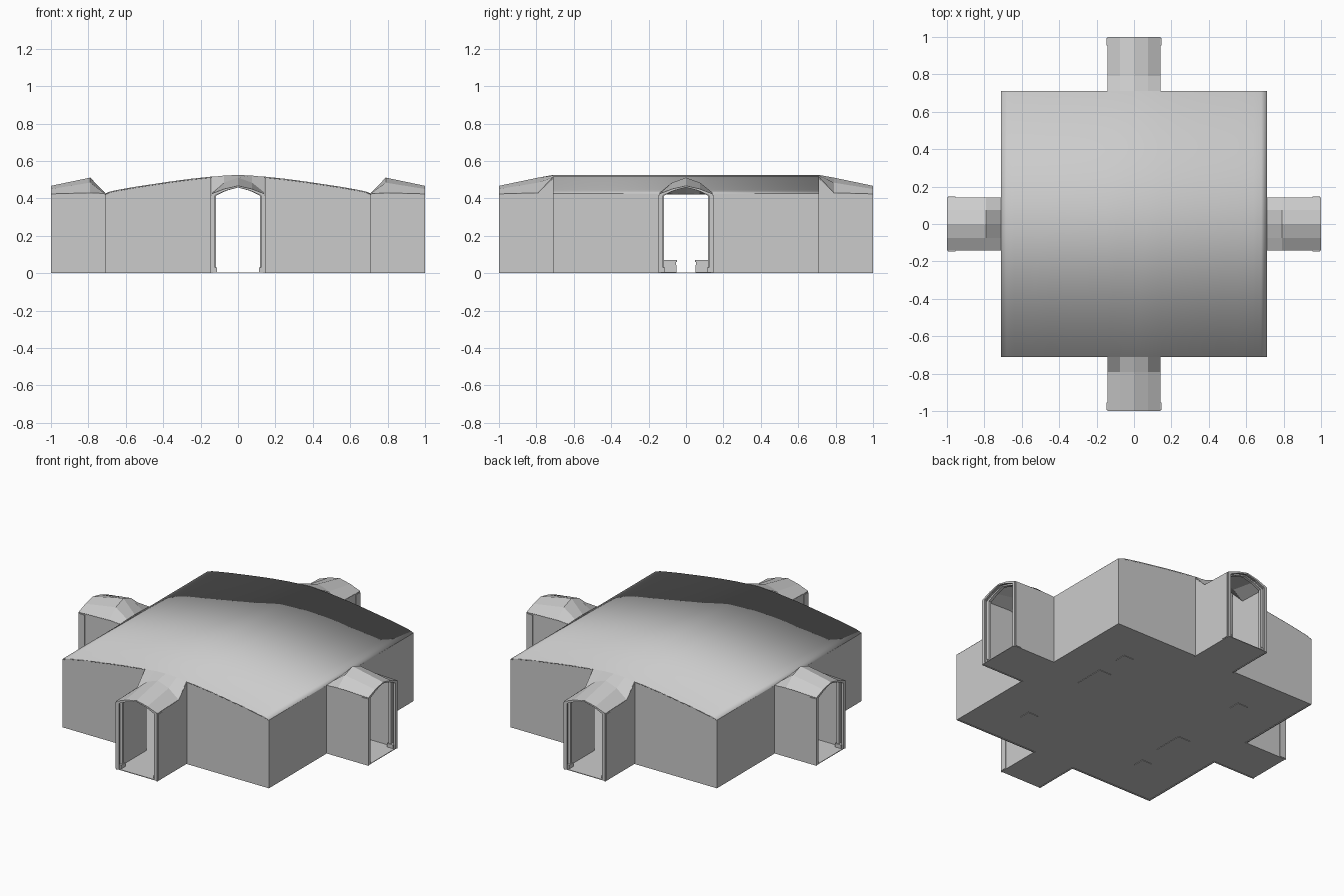
import bpy, bmesh, math
from mathutils import Matrix, Vector

if "Cube" in bpy.data.objects:
    bpy.data.objects.remove(bpy.data.objects["Cube"])

grey = bpy.data.materials.new("light_grey")
grey.diffuse_color = (0.6, 0.6, 0.6, 1)
grey.use_nodes = True
grey.node_tree.nodes["Principled BSDF"].inputs["Base Color"].default_value = grey.diffuse_color

R, D, T = 0.712, 0.143, 0.008      # room half width, passage half width, wall thickness


def finish(name, bm, turn=0.0):
    bm.transform(Matrix.Rotation(turn, 4, 'Z'))
    mesh = bpy.data.meshes.new(name)
    bm.to_mesh(mesh)
    bm.free()
    mesh.materials.append(grey)
    ob = bpy.data.objects.new(name, mesh)
    bpy.context.collection.objects.link(ob)
    return ob


def prism(name, pts, direction, turn=0.0):
    """Flat outline pushed along a direction into a closed solid."""
    bm = bmesh.new()
    face = bm.faces.new([bm.verts.new(p) for p in pts])
    new = bmesh.ops.extrude_face_region(bm, geom=[face])["geom"]
    bmesh.ops.translate(bm, vec=direction, verts=[v for v in new if isinstance(v, bmesh.types.BMVert)])
    if not any(face == f for f in bm.faces) or len(bm.faces) == len(pts) + 1:
        bm.faces.new([e for e in face.verts]) if not face.is_valid else None
    bmesh.ops.holes_fill(bm, edges=[e for e in bm.edges if e.is_boundary])
    bmesh.ops.recalc_face_normals(bm, faces=bm.faces)
    return finish(name, bm, turn)


def box(name, lo, hi, turn=0.0, flare=0.0):
    x0, y0, z0 = lo
    x1, y1, z1 = hi
    bm = bmesh.new()
    bmesh.ops.create_cube(bm, size=1)
    for v in bm.verts:
        grow = flare if v.co.z > 0 else 0
        v.co = Vector((x1 + grow if v.co.x > 0 else x0 - grow,
                       y1 + grow if v.co.y > 0 else y0 - grow,
                       z1 if v.co.z > 0 else z0))
    return finish(name, bm, turn)


def sheet(name, rows, turn=0.0):
    """Surface through equal rows of points, thickened downward."""
    bm = bmesh.new()
    grid = [[bm.verts.new(p) for p in row] for row in rows]
    for a, b in zip(grid, grid[1:]):
        for i in range(len(a) - 1):
            bm.faces.new((a[i], a[i + 1], b[i + 1], b[i]))
    bm.normal_update()
    if sum(f.normal.z for f in bm.faces) < 0:
        bmesh.ops.reverse_faces(bm, faces=bm.faces)
    ob = finish(name, bm, turn)
    mod = ob.modifiers.new("thickness", 'SOLIDIFY')
    mod.thickness = 0.006
    mod.offset = -1
    return ob


def mirror_profile(half):
    """Half profile from the centre outward, completed on the other side."""
    return [(-a, z) for a, z in reversed(half[1:])] + half


# Vaulted room roof
half_roof = [(0, .525), (.145, .516), (.25, .505), (.35, .492), (.45, .477),
             (.55, .462), (.64, .446), (.68, .438), (R, .426)]
roof_profile = mirror_profile(half_roof)
roof = sheet("room_roof", [[(x, y, z) for x, z in roof_profile] for y in (-R, R)])
bpy.context.view_layer.objects.active = roof
roof.select_set(True)
bpy.ops.object.shade_smooth_by_angle(angle=math.radians(20))

# Cross-shaped floor
arm = [(R, -D), (1, -D), (1, D), (R, D), (R, R)]
outline = []
for k in range(4):
    rot = Matrix.Rotation(k * math.pi / 2, 3, 'Z')
    outline += [rot @ Vector((x, y, .003)) for x, y in arm]
prism("floor", outline, (0, 0, .004))

# Room walls: level ones on the sides, vault-topped ones front and back
for s in (-1, 1):
    for t in (-1, 1):
        y0, y1 = sorted((t * D, t * R))
        x0, x1 = sorted((s * R, s * (R - T)))
        box("side_wall", (x0, y0, 0), (x1, y1, .425))
        top = [(t * x, s * R, z - .003) for x, z in half_roof[1:]]
        prism("gable_wall", [(t * R, s * R, 0), (t * .145, s * R, 0)] + top, (0, -s * T, 0))

# Passage roof sections, from the outer end to the room
end = [(0, .467), (.075, .45), (D, .424)]
crest = [(0, .511), (.075, .484), (D, .43)]
low_joint = [(0, .43), (.075, .429), (D, .426)]
high_joint = [(0, .525), (.075, .522), (D, .514)]


def arch(name, u, depth, outer, inner, turn):
    """Door frame band between an outer and an inner half width."""
    def line(w, drop):
        return [(-w, .003), (-w, .424 - drop), (-w * .53, .45 - drop), (0, .467 - drop),
                (w * .53, .45 - drop), (w, .424 - drop), (w, .003)]
    pts = line(outer, .002) + line(inner, .002 + (outer - inner) * .35)[::-1]
    bm = bmesh.new()
    n = len(pts) // 2
    a = [bm.verts.new((u, y, z)) for y, z in pts]
    b = [bm.verts.new((u + depth, y, z)) for y, z in pts]
    for i in range(n - 1):
        j = 2 * n - 1 - i
        bm.faces.new((a[i], a[i + 1], a[j - 1], a[j]))
        bm.faces.new((b[i], b[i + 1], b[j - 1], b[j]))
    for i in range(2 * n):
        j = (i + 1) % (2 * n)
        bm.faces.new((a[i], a[j], b[j], b[i]))
    bmesh.ops.recalc_face_normals(bm, faces=bm.faces)
    finish(name, bm, turn)


# Four passages
for k in range(4):
    turn = k * math.pi / 2
    joint = high_joint if k % 2 else low_joint
    rows = [(1, end), (.79, crest), (R, joint)]
    sheet("passage_roof", [[(u, y, z) for y, z in mirror_profile(h)] for u, h in rows], turn)
    arch("outer_door_frame", .988, .012, .139, .122, turn)
    arch("inner_door_frame", .955, .018, .137, .117, turn)
    for s in (-1, 1):
        # Side wall with a sloped upper edge meeting the roof
        prism("passage_wall", [(R - T, s * D, 0), (1, s * D, 0), (1, s * D, .422),
                               (.79, s * D, .428), (R - T, s * D, joint[2][1] - .002)],
              (0, -s * .006, 0), turn)
        y0, y1 = sorted((s * .112, s * .137))
        box("frame_foot", (.95, y0, .003), (.992, y1, .03), turn)
        y0, y1 = sorted((s * .138, s * .147))
        box("corner_strip", (.955, y0, .003), (.995, y1, .418), turn)

# Two benches and four corner blocks inside the room
for s in (-1, 1):
    x0, x1 = sorted((s * .37, s * .455))
    y0, y1 = sorted((s * .05, s * .24))
    box("bench", (x0, y0, 0), (x1, y1, .06), flare=-.003)
    box("bench_top", (x0 - .003, y0 - .003, .06), (x1 + .003, y1 + .003, .07))
    for t in (-1, 1):
        cx, cy = s * .42, t * .42
        box("corner_block", (cx - .035, cy - .035, 0), (cx + .035, cy + .035, .07))
